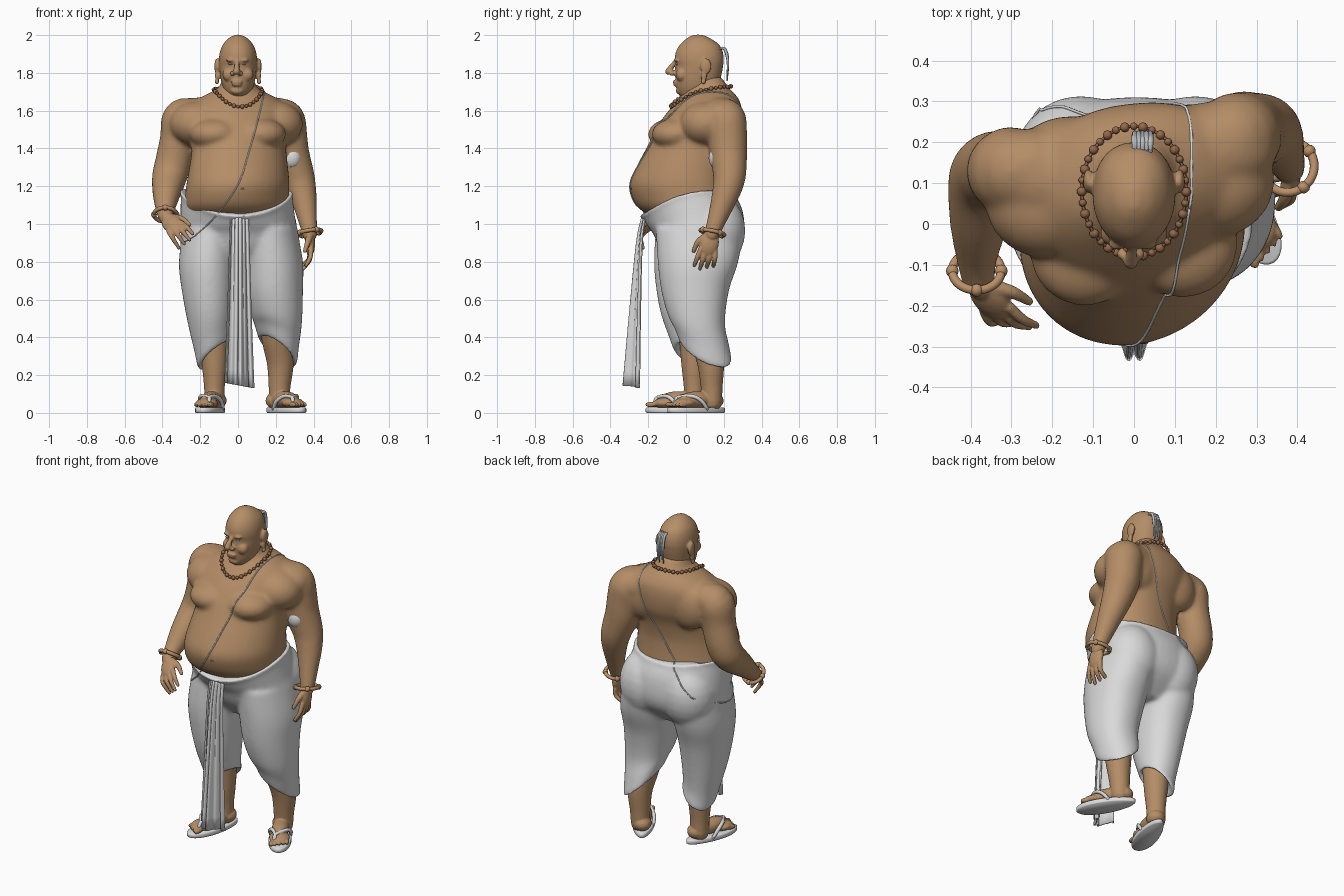
import bpy, bmesh, math
from mathutils import Vector, Matrix
from mathutils.bvhtree import BVHTree


def mat(name, c):
    m = bpy.data.materials.new(name)
    m.diffuse_color = (*c, 1)
    return m


SKIN = mat("skin", (0.46, 0.268, 0.135))
CLOTH = mat("white_cloth", (0.70, 0.70, 0.70))
BEAD = mat("wood_bead", (0.29, 0.14, 0.07))
BANGLE = mat("bangle_brown", (0.49, 0.275, 0.14))
GREY = mat("grey", (0.50, 0.51, 0.53))


def make(name, bm, m, voxel=0, it=5):
    bmesh.ops.recalc_face_normals(bm, faces=bm.faces)
    me = bpy.data.meshes.new(name)
    bm.to_mesh(me)
    bm.free()
    for p in me.polygons:
        p.use_smooth = True
    o = bpy.data.objects.new(name, me)
    bpy.context.collection.objects.link(o)
    me.materials.append(m)
    if voxel:  # fuse the overlapping volumes into one skin
        r = o.modifiers.new("fuse", 'REMESH')
        r.mode, r.voxel_size, r.use_smooth_shade = 'VOXEL', voxel, True
        s = o.modifiers.new("soften", 'SMOOTH')
        s.factor, s.iterations = 0.5, it
    return o


def spline(rows, n=4):
    out = []
    for i in range(len(rows) - 1):
        a, b, c, d = rows[max(i - 1, 0)], rows[i], rows[i + 1], rows[min(i + 2, len(rows) - 1)]
        for k in range(n):
            t = k / n
            out.append([0.5 * (2 * q + (r - p) * t + (2 * p - 5 * q + 4 * r - s) * t * t
                               + (3 * q - p - 3 * r + s) * t ** 3) for p, q, r, s in zip(a, b, c, d)])
    return out + [list(rows[-1])]


def skin_rings(bm, rings):
    vs = [[bm.verts.new(p) for p in r] for r in rings]
    n = len(vs[0])
    for a, b in zip(vs, vs[1:]):
        for i in range(n):
            bm.faces.new((a[i], a[(i + 1) % n], b[(i + 1) % n], b[i]))
    bm.faces.new(vs[0])
    bm.faces.new(vs[-1][::-1])


def ring(row, e=2.2, shear=0, n=40):
    # row: z, x0, x1, y0, y1, tilt along y, tilt along x, raise at sides
    z, x0, x1, y0, y1, ty, tx, q = (list(row) + [0, 0, 0])[:8]
    pts = []
    for i in range(n):
        a = math.tau * i / n
        f = e if math.sin(a) > 0 else min(e, 2.0)  # rounder at the front
        c, s = (math.copysign(abs(v) ** (2 / f), v) for v in (math.cos(a), math.sin(a)))
        x = (x1 - x0) / 2 * c
        pts.append(((x0 + x1) / 2 + x, (y0 + y1) / 2 + (y1 - y0) / 2 * s + shear * x,
                    z + ty * s + tx * c + q * c * c))
    return pts


def loft(bm, rows, e=2.2, shear=0):
    skin_rings(bm, [ring(r, e, shear) for r in spline([(list(r) + [0] * 3)[:8] for r in rows])])


def ball(bm, loc, s, M=Matrix(), seg=16):
    s = (s,) * 3 if isinstance(s, (int, float)) else s
    bmesh.ops.create_uvsphere(bm, u_segments=seg, v_segments=max(6, seg // 2), radius=1,
                              matrix=M @ Matrix.Translation(loc) @ Matrix.Diagonal((*s, 1)))


def tube(bm, rows, seg=14, M=Matrix(), n=4, caps=True):
    # rows: x, y, z, radius
    pts = spline(rows, n)
    P = [M @ Vector(p[:3]) for p in pts]
    rings, q, last = [], None, None
    for i, p in enumerate(P):
        t = (P[min(i + 1, len(P) - 1)] - P[max(i - 1, 0)]).normalized()
        q = t.to_track_quat('Z', 'X') if q is None else last.rotation_difference(t) @ q
        last = t
        rings.append([p + q @ Vector((math.cos(a), math.sin(a), 0)) * pts[i][3]
                      for a in (math.tau * k / seg for k in range(seg))])
    skin_rings(bm, rings)
    if caps:
        for i in (0, -1):
            ball(bm, P[i], pts[i][3])


# ---- torso and arms
body = bmesh.new()
loft(body, [(1.00, -.22, .22, -.12, .22), (1.08, -.275, .265, -.245, .24), (1.15, -.28, .27, -.287, .24),
            (1.22, -.272, .272, -.296, .235), (1.30, -.258, .265, -.263, .235), (1.40, -.245, .255, -.21, .255),
            (1.48, -.26, .26, -.17, .285), (1.56, -.275, .265, -.122, .295), (1.63, -.25, .25, -.066, .29),
            (1.68, -.18, .18, -.026, .265), (1.72, -.105, .105, -.003, .228), (1.78, -.08, .08, .01, .187)], shear=.1)
for s in (-1, 1):
    ball(body, (s * .12, -.06 + s * .01, 1.475), (.135, .132, .085), seg=24)
    ball(body, (s * .15, .2 + s * .015, 1.52), (.13, .08, .14), seg=24)
    ball(body, (s * .205 - .01, .08 + s * .025, 1.53), (.15, .14, .12), seg=24)
    ball(body, (s * .2 - .01, .15 + s * .035, 1.57), (.16, .115, .10), seg=24)
tube(body, [(-.25, .14, 1.575, .095), (-.295, .13, 1.55, .11), (-.315, .13, 1.45, .099), (-.345, .13, 1.32, .096),
            (-.365, .10, 1.24, .092), (-.38, .0, 1.15, .072), (-.385, -.09, 1.07, .05), (-.38, -.14, 1.035, .042)], 24)
tube(body, [(.2, .2, 1.575, .095), (.245, .21, 1.55, .11), (.262, .22, 1.48, .104), (.277, .225, 1.38, .1),
            (.32, .23, 1.25, .087), (.343, .21, 1.16, .074), (.36, .18, 1.07, .059), (.377, .145, .97, .044),
            (.38, .135, .94, .04)], 24)
body = make("torso_and_arms", body, SKIN, .009, 24)

# ---- hands, lower legs and feet
limbs = bmesh.new()


def hand(w, d, s, flip):
    d, s = Vector(d).normalized(), Vector(s).normalized()
    n = d.cross(s) * flip
    M = Matrix.Translation(w) @ Matrix((s, d, n)).transposed().to_4x4()
    ball(limbs, (0, .05, 0), (.05, .068, .026), M, 20)
    ball(limbs, (0, .0, 0), (.037, .045, .033), M, 20)
    for k in range(4):
        x, l, c = (k - 1.5) * .026, .1 - .011 * abs(k - 2), .03 + .011 * (3 - k)
        tube(limbs, [(x, .085, 0, .014), (x * 1.2, .09 + l * .5, .006, .013), (x * 1.3, .09 + l, c, .0095)], 10, M)
    tube(limbs, [(.03, .02, .005, .02), (.06, .055, .018, .016), (.07, .105, .036, .011)], 10, M)


hand((-.376, -.148, 1.03), (.105, -.155, -.115), (.8, .1, .6), -1)
hand((.38, .135, .945), (.03, -.22, -1), (.1, -1, .22), 1)
tube(limbs, [(-.14, .02, .62, .09), (-.13, .04, .42, .08), (-.125, .042, .25, .066), (-.125, .043, .14, .055),
             (-.124, .045, .06, .053)], 24)
tube(limbs, [(.2, .06, .62, .1), (.206, .10, .42, .086), (.224, .13, .27, .072), (.22, .136, .14, .058),
             (.217, .137, .06, .054)], 24)

sandals = bmesh.new()
for c, yaw, inner in (((-.143, -.045, 0), -17, 1), ((.2525, .055, 0), 31, -1)):
    M = Matrix.Translation(c) @ Matrix.Rotation(math.radians(yaw), 4, 'Z') @ Matrix.Diagonal((1.13, 1.04, 1, 1))
    ball(limbs, (0, .10, .065), (.047, .055, .045), M)
    ball(limbs, (0, .01, .07), (.043, .11, .045), M, 24)
    ball(limbs, (0, -.07, .052), (.052, .06, .028), M, 24)
    for k in range(5):
        ball(limbs, (inner * (.037 - k * .0195), -.132 + k * .007, .044),
             (.0125 if k == 0 else .009, .028, .014), M)
    # sole outline and straps
    rows = []
    for z, g in ((0, .96), (.005, 1), (.024, 1), (.028, .96)):
        rows.append([M @ Vector((g * (.056 - .009 * math.sin(a)) * math.cos(a), g * .168 * math.sin(a), z))
                     for a in (math.tau * k / 40 for k in range(40))])
    skin_rings(sandals, rows)
    for s in (-1, 1):
        tube(sandals, [(inner * .022, -.115, .05, .008), (inner * .02, -.1, .082, .009),
                       (s * .036, -.045, .088, .011), (s * .052, .0, .06, .011), (s * .05, .03, .022, .01)], 8, M)
make("hands_legs_feet", limbs, SKIN, .005, 3)
make("sandals", sandals, CLOTH)

# ---- head
head = bmesh.new()
loft(head, [(1.65, -.06, .06, .0, .15), (1.685, -.066, .066, -.035, .16), (1.72, -.08, .08, -.05, .17),
            (1.76, -.09, .09, -.055, .18), (1.80, -.096, .096, -.057, .19), (1.84, -.1, .1, -.055, .197),
            (1.87, -.101, .101, -.06, .2), (1.91, -.096, .096, -.054, .195), (1.95, -.08, .08, -.032, .175),
            (1.985, -.048, .048, .008, .125), (2.002, -.012, .012, .04, .085)], 2.2)
tube(head, [(-.004, -.05, 1.866, .012), (-.006, -.075, 1.835, .014), (-.008, -.092, 1.808, .019)], 12)
ball(head, (-.008, -.06, 1.753), (.034, .011, .0075))
ball(head, (-.008, -.056, 1.737), (.029, .011, .008))
ball(head, (-.005, -.034, 1.705), (.035, .02, .02))
eyes = bmesh.new()
for s in (-1, 1):
    ball(head, (s * .021 - .008, -.074, 1.797), .014)
    ball(head, (s * .035 - .004, -.048, 1.867), (.026, .016, .009))
    ball(head, (s * .047, -.022, 1.79), (.036, .033, .036))
    ball(head, (s * .112, .105, 1.835), (.013, .03, .044), seg=20)
    ball(head, (s * .11, .095, 1.785), (.012, .017, .032))
    ball(head, (s * .112, .092, 1.752), (.012, .013, .013))
    ball(eyes, (s * .036 - .005, -.046, 1.847), (.013, .011, .005), seg=12)
make("head", head, SKIN, .006, 5)
make("eyes", eyes, GREY)

# ---- hair tuft at the back of the head
hair = bmesh.new()
for k in range(5):
    x = .002 + k * .0095
    tube(hair, [(x, .18, 1.93, .006), (x, .206, 1.925, .008), (x, .222, 1.86 + .01 * (k % 2), .007),
                (x, .218, 1.76 + .02 * (k % 3), .003)], 8)
make("hair_tuft", hair, GREY)

# ---- wrapped lower garment
wrap = bmesh.new()
TOP = (1.098, -.303, .287, -.238, .262, .056, -.006, .068)
loft(wrap, [TOP, (1.03, -.305, .303, -.205, .30, .04), (.95, -.303, .32, -.175, .31),
            (.86, -.3, .325, -.13, .275), (.76, -.24, .27, -.04, .17)])
loft(wrap, [(.98, -.29, .0, -.16, .29), (.8, -.313, -.008, -.17, .255), (.65, -.298, -.018, -.157, .205),
            (.5, -.267, -.028, -.132, .17, -.02, .02), (.38, -.232, -.035, -.092, .152, -.03, .05),
            (.3, -.21, -.04, -.06, .157, -.035, .065), (.33, -.187, -.062, -.036, .132, -.035, .06),
            (.42, -.165, -.085, -.01, .1)])
loft(wrap, [(.98, .0, .31, -.16, .305), (.8, .02, .344, -.15, .277), (.65, .04, .344, -.132, .228),
            (.5, .07, .339, -.097, .206, -.02, -.02), (.41, .09, .324, -.06, .225, -.04, -.05),
            (.322, .115, .31, -.027, .244, -.05, -.065), (.35, .138, .286, .0, .219, -.05, -.06),
            (.44, .165, .26, .05, .17)])
for s in (-1, 1):
    ball(wrap, (s * .14 + .01, .155, .965), (.165, .16, .2), seg=24)
rim = [(*p, .009) for p in ring(TOP)]
tube(wrap, rim + rim[:1], 10, n=1)
wrap = make("wrap_garment", wrap, CLOTH, .009, 24)

# ---- hanging pleated front panel, a deep middle fold with ripples
panel = bmesh.new()
nc, grid = 48, []
for z, x0, x1, y, amp in spline([(1.035, -.04, .055, -.218, .012), (.9, -.045, .06, -.237, .02),
                                 (.55, -.055, .07, -.248, .042), (.145, -.07, .085, -.256, .068)], 4):
    row = []
    for i in range(nc + 1):
        t = i / nc
        row.append(panel.verts.new((x0 + (x1 - x0) * t,
                                    y - amp * math.exp(-((t - .45) / .24) ** 4)
                                    - (.003 + .1 * amp) * math.cos(t * math.tau * 5.5),
                                    z + .03 * (.5 - t) * (1.1 - z))))
    grid.append(row)
for a, b in zip(grid, grid[1:]):
    for i in range(nc):
        panel.faces.new((a[i], a[i + 1], b[i + 1], b[i]))
panel = make("front_pleats", panel, CLOTH)
sol = panel.modifiers.new("thick", 'SOLIDIFY')
sol.thickness, sol.offset = .007, 0

# ---- surface probes, used to lay ornaments on the body
bpy.context.view_layer.update()
dg = bpy.context.evaluated_depsgraph_get()
trees = [BVHTree.FromObject(o, dg) for o in (body, wrap)]


def hit(o, d, gap=.002):
    hs = [h for h in (t.ray_cast(Vector(o), Vector(d)) for t in trees) if h[0]]
    h = min(hs, key=lambda h: h[3])
    n = h[1] if h[1].dot(Vector(d)) < 0 else -h[1]
    return h[0] + n * gap


# ---- bead necklace
neck = bmesh.new()
loop = []
for k in range(37):
    a = math.tau * k / 36
    y = .08 - .155 * math.cos(a)
    x = .125 * math.sin(a)
    p = hit((x, y, 3), (0, 0, -1), .006)
    p.z = max(p.z, 1.60 + (y + .075) / .31 * .13)
    loop.append((*p, .004))
    if k < 36:
        ball(neck, p, .012 if k % 2 else .0095, seg=10)
tube(neck, loop, 6, n=2, caps=False)
make("necklace", neck, BEAD)

# ---- bangles
bang = bmesh.new()
for c, ax, R in (((-.385, -.115, 1.05), (0, -.55, -.7), .06), ((.378, .14, .955), (.15, -.2, -1), .064)):
    M = Matrix.Translation(c) @ Vector(ax).to_track_quat('Z', 'X').to_matrix().to_4x4()
    circ = [(R * math.cos(math.tau * k / 24), R * math.sin(math.tau * k / 24), 0, .011) for k in range(25)]
    tube(bang, circ, 10, M, 2, False)
    for k in range(0, 24, 6):
        ball(bang, circ[k][:3], .016, M, 12)
make("bangles", bang, BANGLE)

# ---- pale patch on the upper arm
patch = bmesh.new()
ball(patch, (.285, .16, 1.35), (.05, .04, .056), seg=24)
make("arm_patch", patch, CLOTH)

# ---- shoulder thread laid over the body
front = spline([(.135, 1.68), (.10, 1.53), (.06, 1.39), (0, 1.21), (-.12, 1.04), (-.23, .935)], 5)
back = spline([(-.24, 1.0), (-.12, 1.12), (-.02, 1.28), (.07, 1.46), (.13, 1.64)], 5)
path = [hit((x, -1, z), (0, 1, 0)) for x, z in front]
path += [Vector((-.285, -.05, .905)), Vector((-.304, .04, .91)), Vector((-.296, .13, .94))]
path += [hit((x, 1, z), (0, -1, 0)) for x, z in back]
path += [hit((.14, y, 3), (0, 0, -1)) for y in (.22, .14, .07)] + [path[0]]
thread = bmesh.new()
tube(thread, [(*p, .0036) for p in path], 6, n=2, caps=False)
make("shoulder_thread", thread, CLOTH)

# ---- navel
navel = bmesh.new()
ball(navel, hit((.022, -1, 1.185), (0, 1, 0), 0), (.014, .003, .006), seg=12)
make("navel", navel, BEAD)
